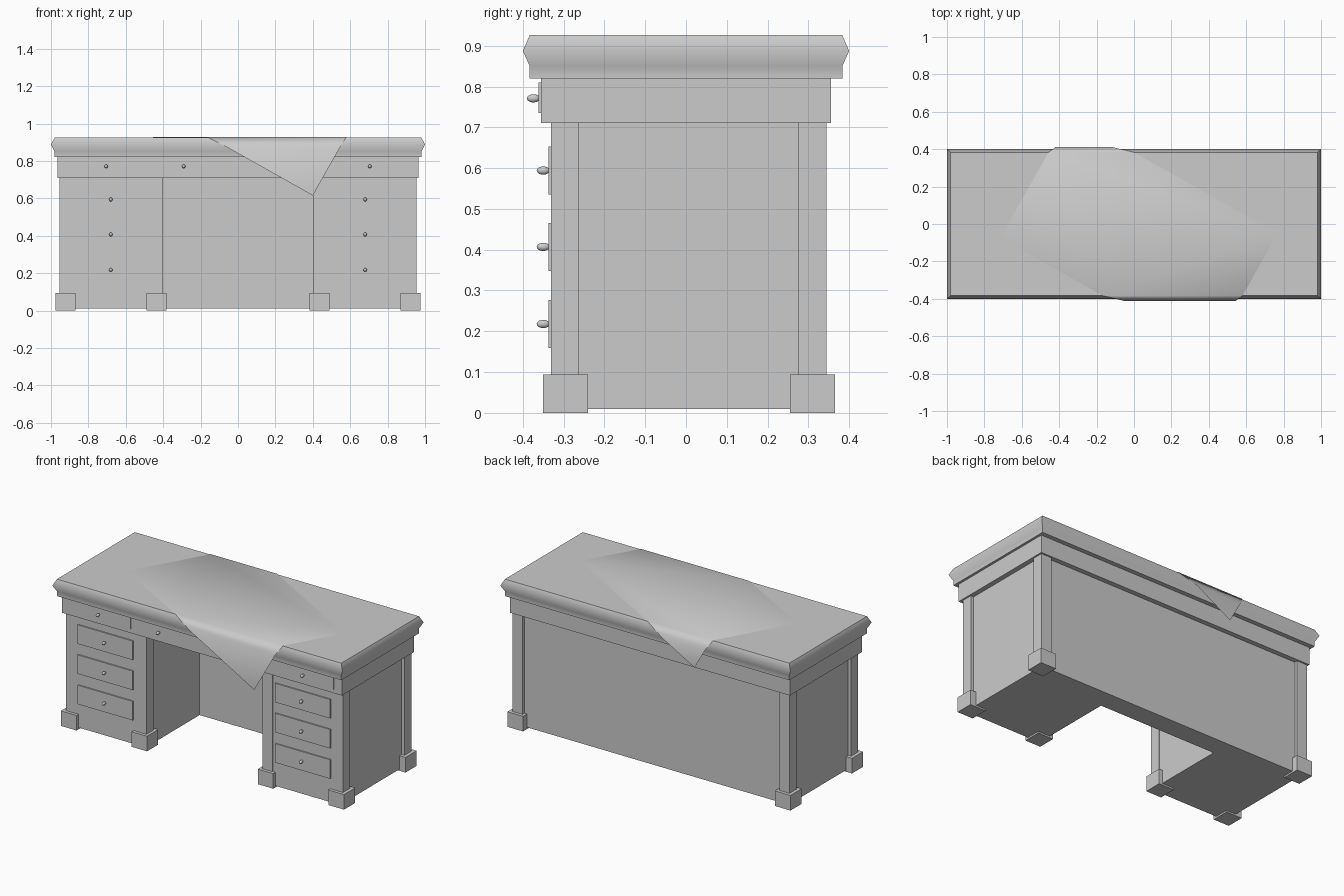
import bpy, bmesh, math
from mathutils import Vector

if "Cube" in bpy.data.objects:
    bpy.data.objects.remove(bpy.data.objects["Cube"])


def finish(name, bm, angle=None):
    bmesh.ops.recalc_face_normals(bm, faces=bm.faces)
    me = bpy.data.meshes.new(name)
    bm.to_mesh(me)
    bm.free()
    ob = bpy.data.objects.new(name, me)
    bpy.context.collection.objects.link(ob)
    if angle:
        bpy.ops.object.select_all(action='DESELECT')
        ob.select_set(True)
        bpy.context.view_layer.objects.active = ob
        bpy.ops.object.shade_smooth_by_angle(angle=math.radians(angle))
    return ob


def box(name, x, y, z):
    bm = bmesh.new()
    bmesh.ops.create_cube(bm, size=1)
    for v in bm.verts:
        v.co = [a + (b - a) * (c + 0.5) for (a, b), c in zip((x, y, z), v.co)]
    return finish(name, bm)


def mx(x, s):
    return tuple(sorted((x[0] * s, x[1] * s)))


def knob(name, x, y, z):
    bm = bmesh.new()
    bmesh.ops.create_uvsphere(bm, u_segments=16, v_segments=10, radius=1)
    for v in bm.verts:
        v.co = (x + v.co.x * 0.009, y + v.co.y * 0.016, z + v.co.z * 0.01)
    finish(name, bm, 60)


# Desk top: moulded edge made from stacked rectangular rings
bm = bmesh.new()
rings = []
for hx, hy, z in [(.98, .383, .82), (.98, .383, .85), (1, .4, .887), (.98, .383, .926)]:
    rings.append([bm.verts.new((sx * hx, sy * hy, z))
                  for sx, sy in ((-1, -1), (1, -1), (1, 1), (-1, 1))])
for a, b in zip(rings, rings[1:]):
    for i in range(4):
        j = (i + 1) % 4
        bm.faces.new((a[i], a[j], b[j], b[i]))
bm.faces.new(rings[0])
bm.faces.new(rings[-1])
finish("desk_top", bm, 60)

# Frieze under the top, with its centre drawer
box("frieze", (-.965, .965), (-.355, .355), (.71, .82))
box("centre_drawer", (-.385, .385), (-.361, -.35), (.735, .81))

# Back panel behind the kneehole
box("back_panel", (-.42, .42), (.2, .325), (.01, .71))

for s, side in ((-1, "left"), (1, "right")):
    # Pedestal carcass, recessed between the posts
    box(f"{side}_pedestal", mx((.405, .935), s), (-.329, .325), (.01, .71))
    # Posts and block feet
    for label, px, py, fx, fy in (
            ("front_outer", (.885, .955), (-.331, -.262), (.868, .976), (-.35, -.24)),
            ("front_inner", (.40, .47), (-.331, -.262), (.382, .488), (-.35, -.24)),
            ("back_outer", (.885, .955), (.275, .345), (.868, .976), (.255, .365))):
        box(f"{side}_{label}_post", mx(px, s), py, (.01, .71))
        box(f"{side}_{label}_foot", mx(fx, s), fy, (0, .094))
    # Pedestal drawers
    for i, z in enumerate((.218, .407, .594)):
        box(f"{side}_drawer_{i + 1}", mx((.49, .87), s), (-.337, -.32), (z - .059, z + .059))
        knob(f"{side}_drawer_knob_{i + 1}", s * .68, -.35, z)
    # Frieze drawer and knobs
    box(f"{side}_frieze_drawer", mx((.49, .91), s), (-.361, -.35), (.735, .81))
    knob(f"{side}_frieze_knob", s * .705, -.374, .771)
    knob(f"{side}_centre_knob", s * .29, -.374, .771)

# Draped cloth: a flat slanted rectangle, cut at the folds, then bent over the edges
tip = Vector((.40, -.703, 0))
u = Vector((-.871, .491, 0)) * 1.28
w = Vector((.491, .871, 0)) * .75
bm = bmesh.new()
bm.faces.new([bm.verts.new(p) for p in (tip, tip + w, tip + w + u, tip + u)])
profile = [(.383, .383, .929), (.430, .403, .887), (.448, .411, .870), (.80, .411, .518)]
for sy in (-1, 1):
    for d, _, _ in profile[:3]:
        bmesh.ops.bisect_plane(bm, geom=bm.verts[:] + bm.edges[:] + bm.faces[:],
                               plane_co=(0, sy * d, 0), plane_no=(0, 1, 0))
for v in bm.verts:
    d, s = abs(v.co.y), (1 if v.co.y > 0 else -1)
    if d <= .3831:
        v.co.z = .929
        continue
    for (d0, y0, z0), (d1, y1, z1) in zip(profile, profile[1:]):
        if d <= d1 + 1e-4:
            t = (d - d0) / (d1 - d0)
            v.co.y = s * (y0 + (y1 - y0) * t)
            v.co.z = z0 + (z1 - z0) * t
            break
cloth = finish("draped_cloth", bm, 70)
